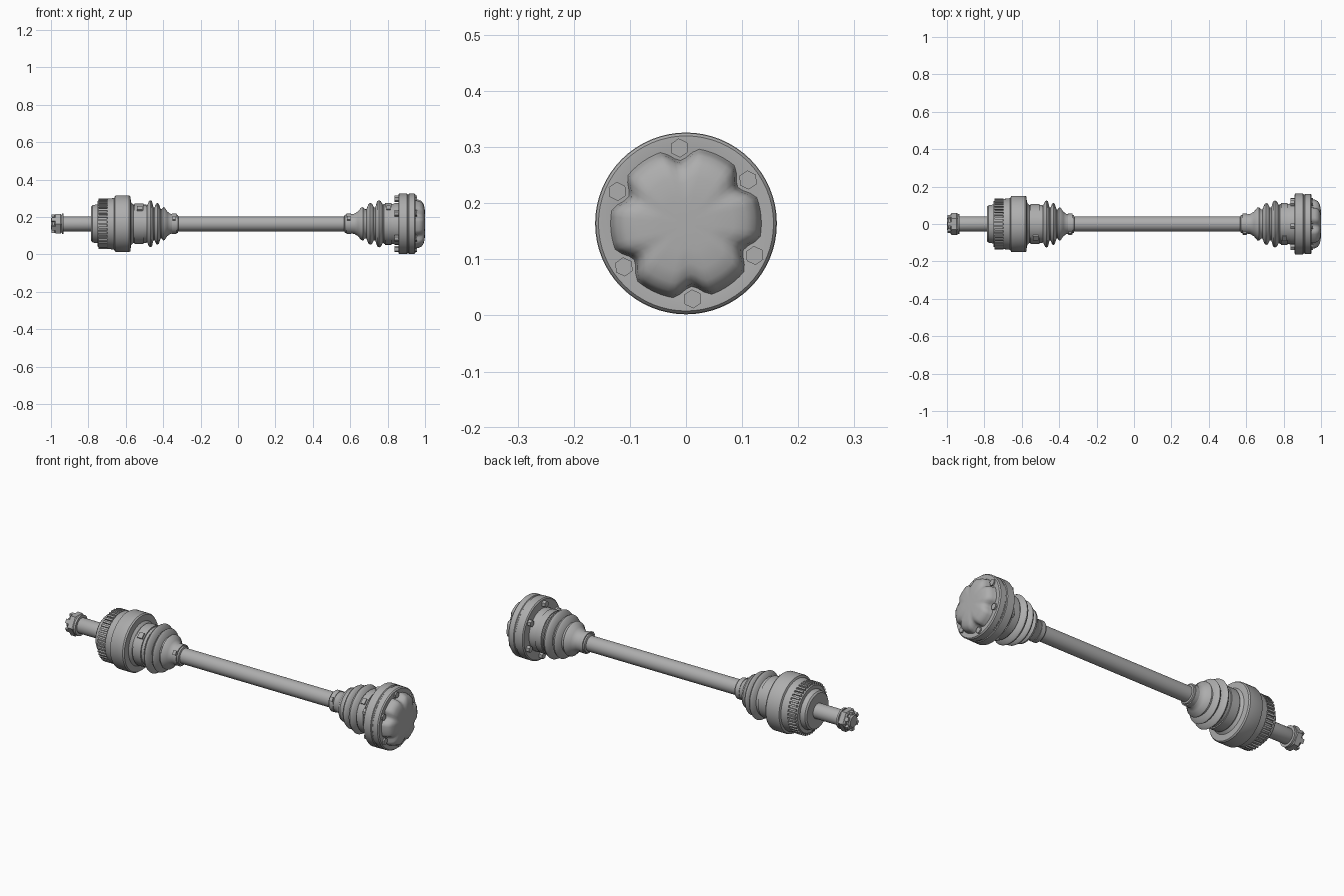
import bpy, math
import bmesh
from mathutils import Matrix, Vector

if "Cube" in bpy.data.objects:
    bpy.data.objects.remove(bpy.data.objects["Cube"], do_unlink=True)

AXIS_Z = 0.164
BOLT_START = math.radians(35)

steel = bpy.data.materials.new("grey_steel")
steel.use_nodes = True
GREY = (0.42, 0.42, 0.42, 1)
steel.diffuse_color = GREY
steel.node_tree.nodes["Principled BSDF"].inputs["Base Color"].default_value = GREY


def finish(name, bm, angle=32):
    """Turn a bmesh into a shaded object lying on the shaft axis."""
    bmesh.ops.recalc_face_normals(bm, faces=bm.faces)
    mesh = bpy.data.meshes.new(name)
    bm.to_mesh(mesh)
    bm.free()
    mesh.materials.append(steel)
    obj = bpy.data.objects.new(name, mesh)
    obj.location.z = AXIS_Z
    bpy.context.collection.objects.link(obj)
    bpy.ops.object.select_all(action='DESELECT')
    obj.select_set(True)
    bpy.context.view_layer.objects.active = obj
    bpy.ops.object.shade_smooth_by_angle(angle=math.radians(angle))
    return obj


def lathe(name, profile, segs=48, shape=None, angle=32):
    """Loft rings of (x, radius) along the x axis; shape may modulate radius."""
    bm = bmesh.new()
    rings = []
    for x, r in profile:
        ring = []
        for i in range(segs):
            a = math.tau * i / segs
            k = r * (shape(a) if shape else 1)
            ring.append(bm.verts.new((x, k * math.cos(a), k * math.sin(a))))
        rings.append(ring)
    for p, q in zip(rings, rings[1:]):
        for i in range(segs):
            j = (i + 1) % segs
            bm.faces.new((p[i], p[j], q[j], q[i]))
    bm.faces.new(rings[0])
    bm.faces.new(rings[-1])
    return finish(name, bm, angle)


def around(name, count, radius, size, x, start=0.0, sides=0):
    """Repeat a block, or a prism along x when sides is given, around the axis."""
    bm = bmesh.new()
    for i in range(count):
        turn = Matrix.Rotation(start + math.tau * i / count, 4, 'X')
        place = turn @ Matrix.Translation((x, radius, 0))
        if sides:
            bmesh.ops.create_cone(bm, cap_ends=True, segments=sides, radius1=size[1],
                                  radius2=size[1], depth=size[0],
                                  matrix=place @ Matrix.Rotation(math.pi / 2, 4, 'Y'))
        else:
            bmesh.ops.create_cube(bm, size=1, matrix=place @ Matrix.Diagonal((*size, 1)))
    return finish(name, bm)


# Central shaft and threaded stub
lathe("main_shaft", [(-0.36, 0.04), (0.61, 0.04)])
lathe("stub_shaft", [(-1.0, 0.03), (-0.992, 0.038), (-0.94, 0.038), (-0.935, 0.04), (-0.77, 0.04)])

# Castellated nut on the stub
lathe("stub_nut", [(-0.982, 0.05), (-0.975, 0.06), (-0.948, 0.06), (-0.94, 0.053)], 6, angle=15)
lathe("nut_washer", [(-0.942, 0.054), (-0.932, 0.054)], 32)
around("nut_castle", 6, 0.043, (0.02, 0.014, 0.022), -0.986, math.pi / 6)

# Outer joint housing
lathe("outer_hub", [(-0.785, 0.055), (-0.785, 0.092), (-0.778, 0.1), (-0.752, 0.104),
                    (-0.75, 0.122), (-0.742, 0.127), (-0.70, 0.127), (-0.698, 0.134),
                    (-0.662, 0.138), (-0.658, 0.148), (-0.652, 0.151), (-0.582, 0.151),
                    (-0.575, 0.146), (-0.572, 0.115), (-0.56, 0.102), (-0.49, 0.102)])
around("sensor_teeth", 42, 0.128, (0.046, 0.016, 0.010), -0.722)
lathe("outer_boot_band", [(-0.553, 0.102), (-0.553, 0.108), (-0.505, 0.108), (-0.505, 0.102)])

# Inner joint housing with bolted flange
lathe("inner_body", [(0.775, 0.10), (0.78, 0.107), (0.83, 0.107), (0.84, 0.112), (0.87, 0.112)])
lathe("inner_flange", [(0.857, 0.11), (0.857, 0.156), (0.862, 0.162), (0.903, 0.162),
                       (0.906, 0.158), (0.912, 0.158), (0.915, 0.161), (0.943, 0.161),
                       (0.949, 0.156), (0.949, 0.135), (0.946, 0.12)], 64)
lathe("inner_boot_band", [(0.786, 0.105), (0.786, 0.112), (0.822, 0.112), (0.822, 0.105)])


def lobes(a):
    return 1 - 0.17 * max(0, math.cos(6 * (a - BOLT_START))) ** 1.5


# Six-lobed end cap, with bolts seated in its notches
lathe("lobed_cap", [(0.943, 0.137), (0.952, 0.133), (0.967, 0.130), (0.982, 0.123),
                    (0.992, 0.108), (0.998, 0.085), (1.0, 0.05), (1.0, 0.01)], 72, lobes, 50)
around("flange_bolts", 6, 0.135, (0.016, 0.017), 0.949, BOLT_START, 6)
around("bolt_tips", 6, 0.135, (0.024, 0.017), 0.85, BOLT_START, 6)


def boot(name, mirror):
    """Pleated rubber boot; built on the outer end and flipped for the inner one."""
    ribs = [(0.0, 0.102), (0.006, 0.098), (0.016, 0.121), (0.024, 0.126), (0.032, 0.121),
            (0.040, 0.088), (0.046, 0.088), (0.054, 0.108), (0.062, 0.112), (0.069, 0.106),
            (0.078, 0.078), (0.084, 0.078), (0.092, 0.089), (0.100, 0.087), (0.114, 0.066),
            (0.13, 0.054), (0.17, 0.048), (0.173, 0.04)]
    wide = [(x * 1.25 if mirror else x, r) for x, r in ribs]
    start, sign = (0.784, -1) if mirror else (-0.492, 1)
    lathe(name, [(start + sign * x, r) for x, r in wide], angle=50)
    # Narrow clamp with its crimped ear
    cx = start + sign * wide[-2][0] - sign * 0.02
    lathe(name + "_clamp", [(cx - 0.012, 0.046), (cx - 0.012, 0.055),
                            (cx + 0.012, 0.055), (cx + 0.012, 0.046)])
    around(name + "_clamp_ear", 1, 0.056, (0.018, 0.012, 0.022), cx, 2.6)


boot("outer_boot", False)
boot("inner_boot", True)
around("outer_band_ear", 1, 0.109, (0.028, 0.014, 0.03), -0.525, 2.3)
around("inner_band_ear", 1, 0.112, (0.022, 0.014, 0.03), 0.804, 2.3)
